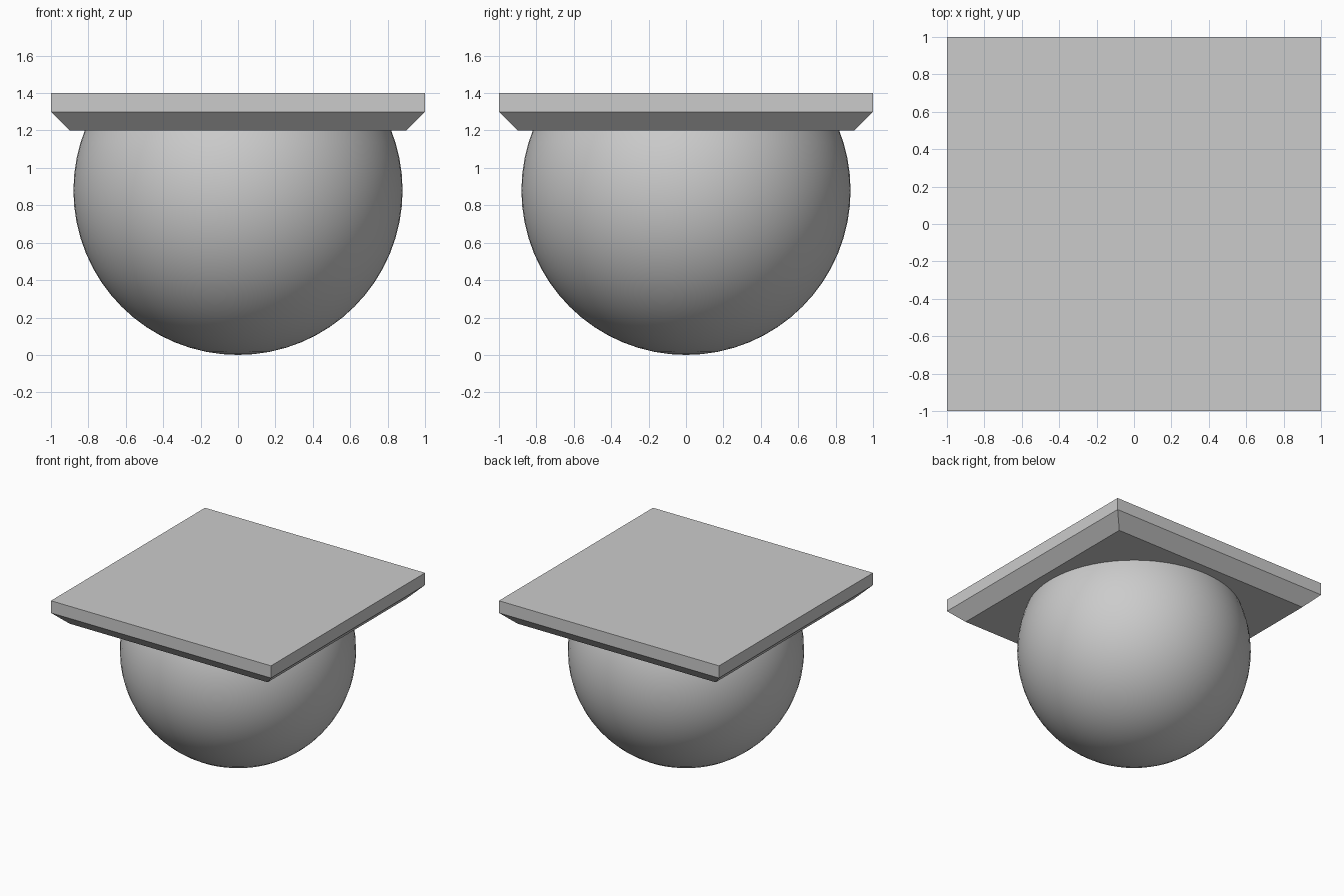
import bpy
import bmesh
from mathutils import Matrix, Vector

cube = bpy.data.objects.get("Cube")
if cube:
    bpy.data.objects.remove(cube, do_unlink=True)

RADIUS = 0.88
PLATE_BOTTOM, PLATE_EDGE, PLATE_TOP = 1.2, 1.3, 1.4

# One plain grey for the whole model
grey = bpy.data.materials.new("light_grey")
grey.use_nodes = True
colour = (0.6, 0.6, 0.6, 1)
grey.diffuse_color = colour
grey.node_tree.nodes["Principled BSDF"].inputs["Base Color"].default_value = colour


def add_object(name, bm):
    bmesh.ops.recalc_face_normals(bm, faces=bm.faces)
    mesh = bpy.data.meshes.new(name)
    bm.to_mesh(mesh)
    bm.free()
    mesh.materials.append(grey)
    obj = bpy.data.objects.new(name, mesh)
    bpy.context.collection.objects.link(obj)
    return obj


# Round body, cut flat where it meets the plate
bm = bmesh.new()
bmesh.ops.create_uvsphere(bm, u_segments=64, v_segments=32, radius=RADIUS,
                          matrix=Matrix.Translation((0, 0, RADIUS)))
cut = bmesh.ops.bisect_plane(bm, geom=bm.verts[:] + bm.edges[:] + bm.faces[:],
                             plane_co=Vector((0, 0, PLATE_BOTTOM)),
                             plane_no=Vector((0, 0, 1)), clear_outer=True)
rim = [e for e in cut["geom_cut"] if isinstance(e, bmesh.types.BMEdge)]
bmesh.ops.contextual_create(bm, geom=rim)
body = add_object("round_body", bm)
bpy.ops.object.select_all(action="DESELECT")
body.select_set(True)
bpy.context.view_layer.objects.active = body
bpy.ops.object.shade_smooth_by_angle()

# Square top plate with a chamfered underside
bm = bmesh.new()
rings = []
for half, z in ((0.9, PLATE_BOTTOM), (1, PLATE_EDGE), (1, PLATE_TOP)):
    rings.append([bm.verts.new((sx * half, sy * half, z))
                  for sx, sy in ((-1, -1), (1, -1), (1, 1), (-1, 1))])
for low, high in zip(rings, rings[1:]):
    for i in range(4):
        j = (i + 1) % 4
        bm.faces.new((low[i], low[j], high[j], high[i]))
bm.faces.new(rings[0][::-1])
bm.faces.new(rings[-1])
add_object("square_plate", bm)
